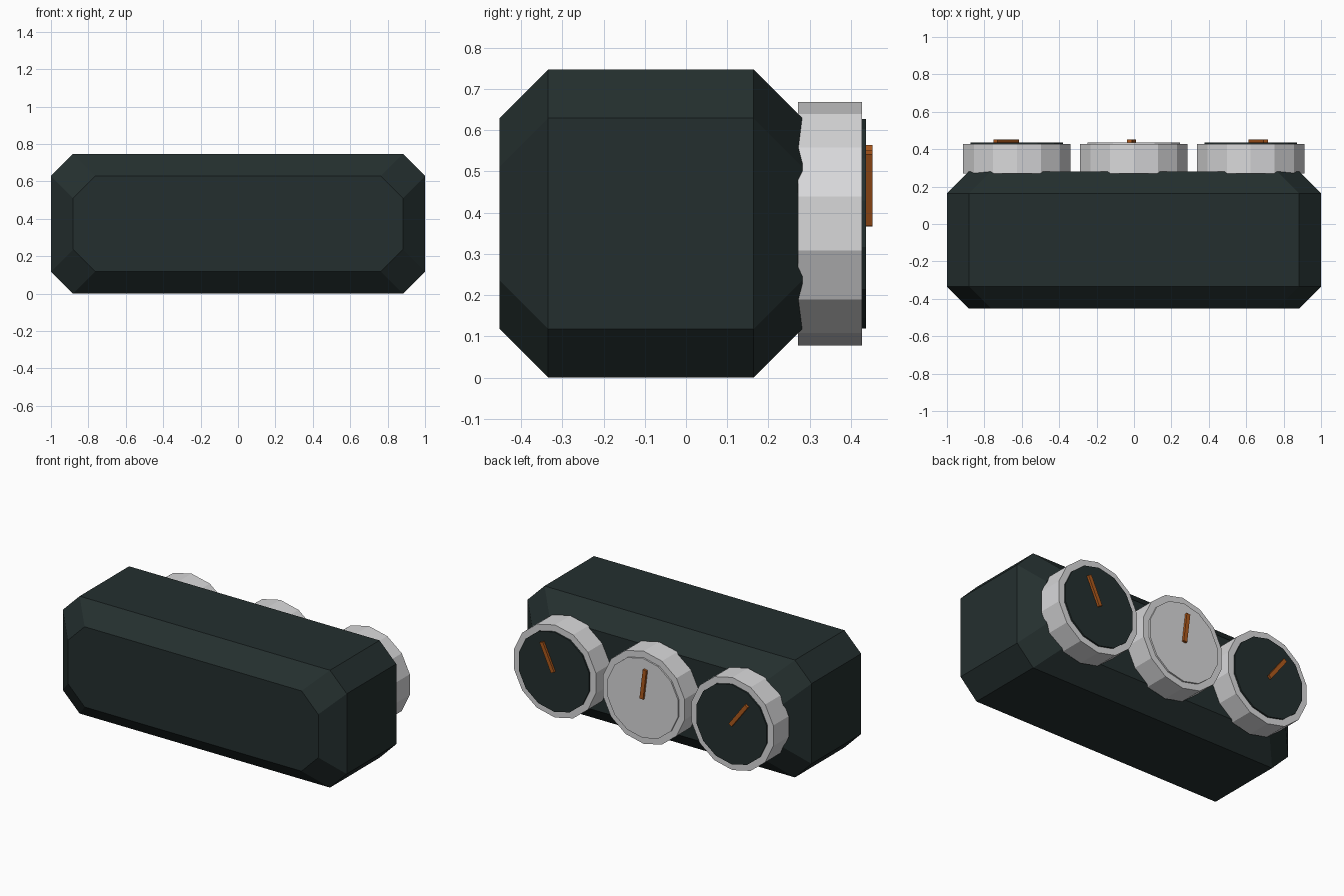
import bpy, bmesh, math
from mathutils import Matrix, Vector

if "Cube" in bpy.data.objects:
    bpy.data.objects.remove(bpy.data.objects["Cube"])


def material(name, rgb):
    m = bpy.data.materials.new(name)
    m.diffuse_color = (*rgb, 1)
    m.use_nodes = True
    m.node_tree.nodes["Principled BSDF"].inputs["Base Color"].default_value = m.diffuse_color
    return m


DARK = material("dark slate", (0.0176, 0.0285, 0.028))
GREY = material("light grey", (0.69, 0.69, 0.70))
ORANGE = material("orange", (0.42, 0.10, 0.012))

ZC = 0.3735      # mid height of the body
CH = 0.118       # chamfer size


def loft(name, rings, mat):
    """Closed solid through a list of equal-length rings along y."""
    bm = bmesh.new()
    loops = [[bm.verts.new(p) for p in ring] for ring in rings]
    n = len(loops[0])
    for a, b in zip(loops, loops[1:]):
        for i in range(n):
            j = (i + 1) % n
            bm.faces.new((a[i], a[j], b[j], b[i]))
    bm.faces.new(loops[0])
    bm.faces.new(loops[-1])
    bmesh.ops.recalc_face_normals(bm, faces=bm.faces)
    me = bpy.data.meshes.new(name)
    bm.to_mesh(me)
    bm.free()
    me.materials.append(mat)
    ob = bpy.data.objects.new(name, me)
    bpy.context.collection.objects.link(ob)
    return ob


def octagon(y, hx, hz):
    c = CH
    pts = [(hx, hz - c), (hx - c, hz), (c - hx, hz), (-hx, hz - c),
           (-hx, c - hz), (c - hx, -hz), (hx - c, -hz), (hx, c - hz)]
    return [(x, y, ZC + z) for x, z in pts]


def disc(name, x, y0, y1, r, mat, n=14):
    ring = [(r * math.sin(2 * math.pi * i / n), r * math.cos(2 * math.pi * i / n)) for i in range(n)]
    return loft(name, [[(x + u, y, ZC + v) for u, v in ring] for y in (y0, y1)], mat)


# body: octagonal prism chamfered at both ends
Y0, Y1 = -0.452, 0.282
loft("body", [octagon(Y0, 1 - CH, ZC - CH), octagon(Y0 + CH, 1, ZC),
              octagon(Y1 - CH, 1, ZC), octagon(Y1, 1 - CH, ZC - CH)], DARK)

# three dials on the back, each with a face plate and a pointer
for side, x, face, tilt in (("left", -0.626, DARK, -37),
                            ("middle", -0.001, GREY, -7),
                            ("right", 0.624, DARK, 25)):
    disc(side + "_dial", x, 0.271, 0.427, 0.295, GREY)
    disc(side + "_dial_face", x, 0.420, 0.437, 0.254, face)
    turn = Matrix.Rotation(math.radians(tilt), 4, 'Y')
    outline = [(-0.0125, 0), (0.0125, 0), (0.0125, 0.19), (-0.0125, 0.19)]
    loft(side + "_pointer",
         [[turn @ Vector((u, 0, v)) + Vector((x, y, ZC)) for u, v in outline]
          for y in (0.430, 0.452)], ORANGE)
